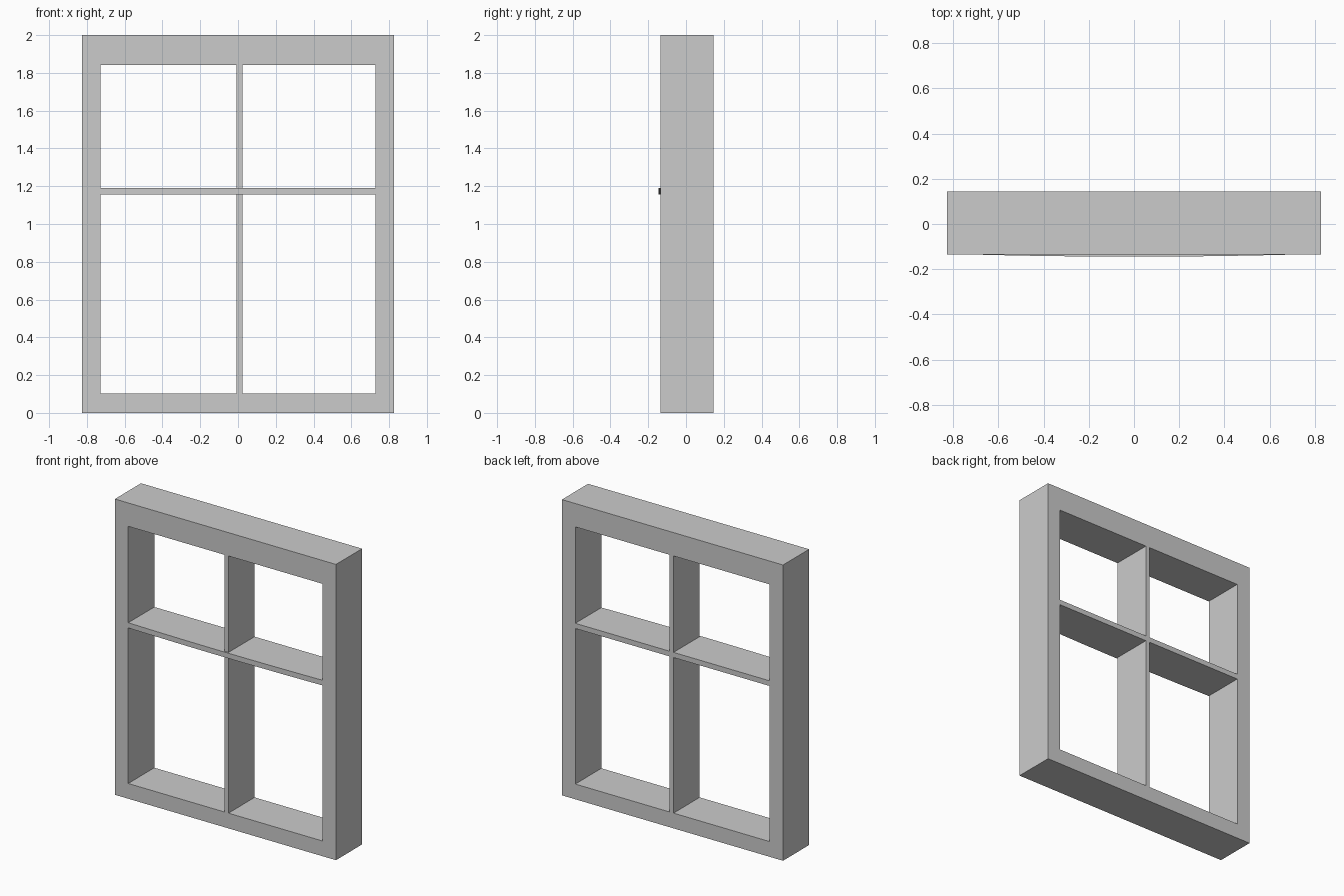
import bpy, bmesh

if "Cube" in bpy.data.objects:
    bpy.data.objects.remove(bpy.data.objects["Cube"])

FRONT, BACK = -0.1345, 0.1445        # depth of the frame
HALF_W, HEIGHT = 0.827, 2.0
IN_X, IN_Z0, IN_Z1 = 0.727, 0.103, 1.842   # inner opening
BAR_Z0, BAR_Z1 = 1.155, 1.19         # crossbar
MUL_X0, MUL_X1 = -0.008, 0.023       # vertical glazing bar
BOW = 0.01                           # crossbar bulge at the front


def extruded(name, polygons, offset):
    """Join flat polygons into one sheet and extrude it into a solid."""
    bm = bmesh.new()
    for poly in polygons:
        bm.faces.new([bm.verts.new(p) for p in poly])
    bmesh.ops.remove_doubles(bm, verts=bm.verts, dist=1e-5)
    res = bmesh.ops.extrude_face_region(bm, geom=bm.faces[:], use_keep_orig=True)
    moved = [g for g in res["geom"] if isinstance(g, bmesh.types.BMVert)]
    bmesh.ops.translate(bm, verts=moved, vec=offset)
    bmesh.ops.recalc_face_normals(bm, faces=bm.faces)
    mesh = bpy.data.meshes.new(name)
    bm.to_mesh(mesh)
    bm.free()
    obj = bpy.data.objects.new(name, mesh)
    bpy.context.collection.objects.link(obj)
    return obj


def rect(x0, x1, z0, z1):
    return [(x0, FRONT, z0), (x1, FRONT, z0), (x1, FRONT, z1), (x0, FRONT, z1)]


depth = (0, BACK - FRONT, 0)

# Outer frame: four mitred strips around the opening
outer = rect(-HALF_W, HALF_W, 0, HEIGHT)
inner = rect(-IN_X, IN_X, IN_Z0, IN_Z1)
strips = [[outer[i], outer[(i + 1) % 4], inner[(i + 1) % 4], inner[i]] for i in range(4)]
extruded("window_frame", strips, depth)

# Vertical glazing bars below and above the crossbar
extruded("lower_mullion", [rect(MUL_X0, MUL_X1, IN_Z0, BAR_Z0)], depth)
extruded("upper_mullion", [rect(MUL_X0, MUL_X1, BAR_Z1, IN_Z1)], depth)

# Crossbar with a gently bowed front
n = 16
arc = [-1 + 2 * i / n for i in range(n + 1)]
plan = [(t * IN_X, FRONT - BOW * (1 - t * t), BAR_Z0) for t in arc]
plan += [(IN_X, BACK, BAR_Z0), (-IN_X, BACK, BAR_Z0)]
extruded("crossbar", [plan], (0, 0, BAR_Z1 - BAR_Z0))
